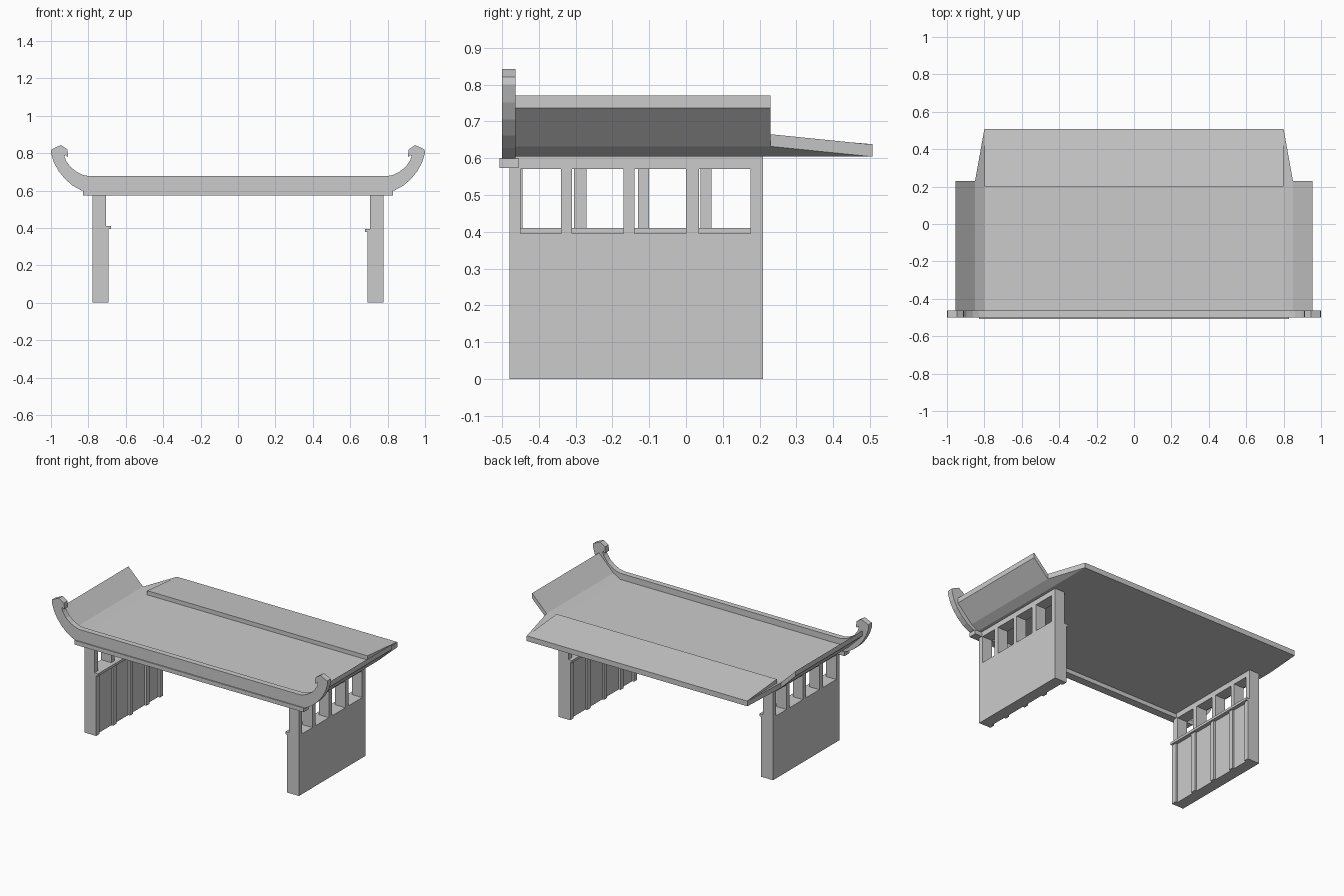
import bpy, bmesh
from mathutils import Vector, Matrix

if "Cube" in bpy.data.objects:
    bpy.data.objects.remove(bpy.data.objects["Cube"])


def make_object(name, bm):
    bmesh.ops.recalc_face_normals(bm, faces=bm.faces)
    me = bpy.data.meshes.new(name)
    bm.to_mesh(me)
    bm.free()
    ob = bpy.data.objects.new(name, me)
    bpy.context.collection.objects.link(ob)
    return ob


def add_box(bm, x0, x1, y0, y1, z0, z1):
    m = Matrix.Translation(((x0 + x1) / 2, (y0 + y1) / 2, (z0 + z1) / 2))
    m = m @ Matrix.Diagonal((x1 - x0, y1 - y0, z1 - z0, 1))
    bmesh.ops.create_cube(bm, size=1, matrix=m)


def extrude(bm, faces, vec):
    geo = bmesh.ops.extrude_face_region(bm, geom=faces)["geom"]
    bmesh.ops.translate(bm, vec=vec, verts=[g for g in geo if isinstance(g, bmesh.types.BMVert)])


# Roof: flat middle, upswept wings, tapering rear eave
F, B, R = -0.468, 0.23, 0.507
prof = [(-0.955, 0.77), (-0.85, 0.665), (-0.8, 0.637), (0.8, 0.637), (0.85, 0.665), (0.955, 0.77)]
bm = bmesh.new()
front = [bm.verts.new((x, F, z)) for x, z in prof]
back = [bm.verts.new((x, B, z)) for x, z in prof]
rear = [bm.verts.new((x, R, 0.637)) for x in (-0.8, 0.8)]
faces = [bm.faces.new((front[i], front[i + 1], back[i + 1], back[i])) for i in range(5)]
faces.append(bm.faces.new((back[2], back[3], rear[1], rear[0])))
faces.append(bm.faces.new((back[1], back[2], rear[0])))
faces.append(bm.faces.new((back[3], back[4], rear[1])))
extrude(bm, faces, Vector((0, 0, -0.033)))
make_object("roof", bm)

# Raised wedge on the rear of the roof
bm = bmesh.new()
f = bm.faces.new([bm.verts.new((-0.798, y, z)) for y, z in ((0.2, 0.63), (0.2, 0.664), (R, 0.638), (R, 0.63))])
extrude(bm, [f], Vector((1.596, 0, 0)))
make_object("rear_roof_wedge", bm)

# Front gable board with curled ends
half = [(0.8, 0.59), (0.84, 0.602), (0.885, 0.627), (0.925, 0.662), (0.96, 0.705),
        (0.985, 0.752), (1.0, 0.80), (0.997, 0.82), (0.947, 0.843), (0.912, 0.82),
        (0.908, 0.782), (0.914, 0.779), (0.925, 0.79), (0.928, 0.78), (0.918, 0.757), (0.895, 0.725),
        (0.86, 0.698), (0.83, 0.684), (0.8, 0.677)]
outline = half + [(-x, z) for x, z in reversed(half)]
bm = bmesh.new()
f = bm.faces.new([bm.verts.new((x, -0.5, z)) for x, z in outline])
extrude(bm, [f], Vector((0, 0.037, 0)))
make_object("curled_front_board", bm)

# Beam below the front board
bm = bmesh.new()
add_box(bm, -0.83, 0.83, -0.507, -0.455, 0.573, 0.6)
make_object("front_beam", bm)

# Side walls: post edges along y; the left wall is the right one turned half round
POSTS = [(-0.48, -0.45), (-0.34, -0.31), (-0.17, -0.14), (0.0, 0.035), (0.175, 0.21)]


def side_wall(name, sill_z, turned):
    def finish(part, bm):
        if turned:
            bm.transform(Matrix.Translation((0, -0.27, 0)) @ Matrix.Rotation(3.14159265, 4, 'Z'))
        make_object(name + part, bm)

    # Frame with window openings, built as one welded grid
    bm = bmesh.new()
    ys = [y for p in POSTS for y in p]
    zs = [0, sill_z, 0.57, 0.605]
    g = [[bm.verts.new((0.778, y, z)) for z in zs] for y in ys]
    faces = []
    for i in range(len(ys) - 1):
        for j in range(3):
            if not (i % 2 == 1 and j == 1):
                faces.append(bm.faces.new((g[i][j], g[i + 1][j], g[i + 1][j + 1], g[i][j + 1])))
    extrude(bm, faces, Vector((-0.073, 0, 0)))
    finish("_wall", bm)

    # Battens and sill on the inner face
    bm = bmesh.new()
    for a, b in POSTS:
        add_box(bm, 0.692, 0.706, a, b, 0, sill_z - 0.015)
    finish("_battens", bm)
    bm = bmesh.new()
    add_box(bm, 0.68, 0.71, -0.48, 0.21, sill_z - 0.016, sill_z)
    finish("_sill", bm)


side_wall("right", 0.395, False)
side_wall("left", 0.41, True)
